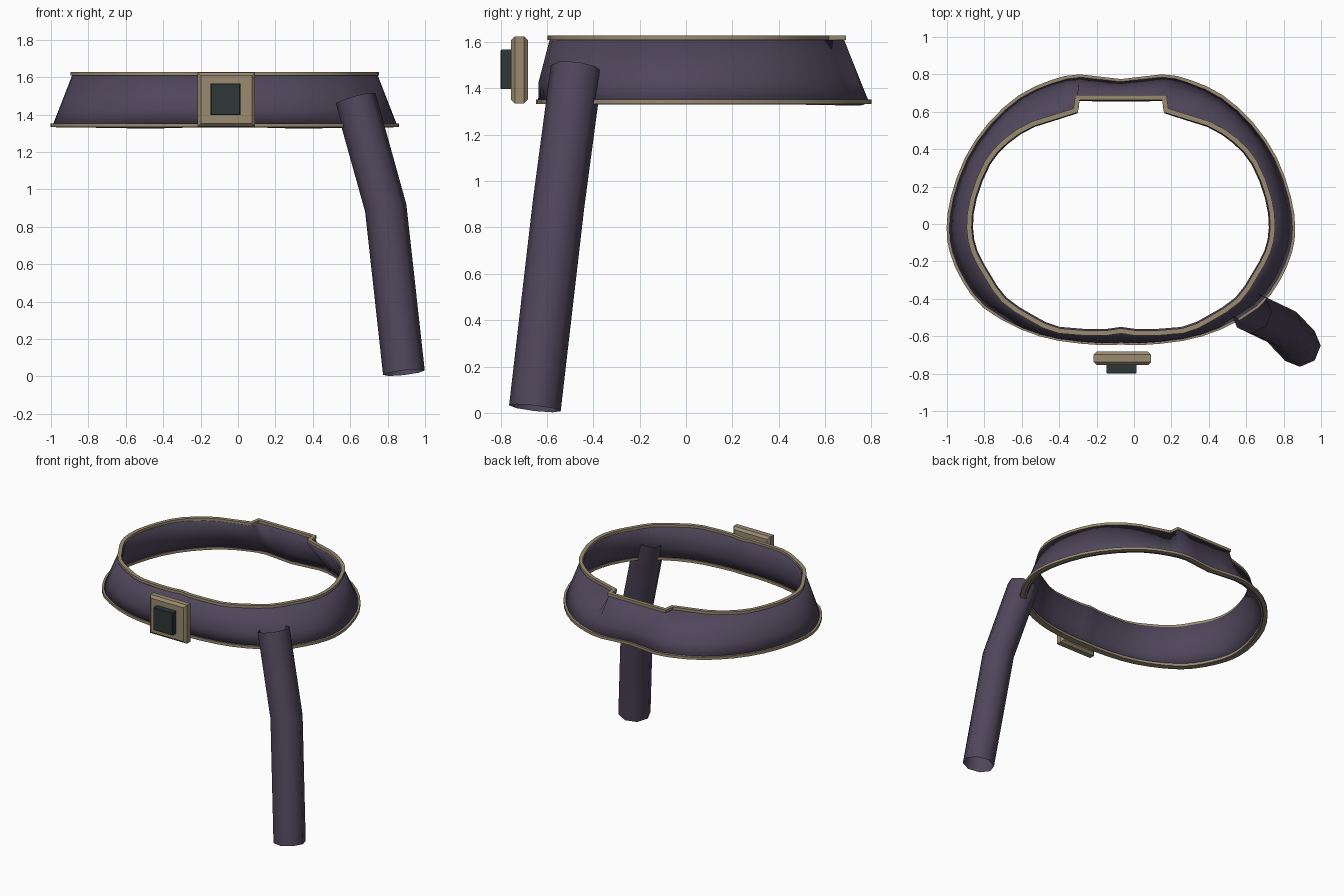
import bpy, bmesh, math
from mathutils import Vector

if "Cube" in bpy.data.objects:
    bpy.data.objects.remove(bpy.data.objects["Cube"])


def material(name, rgb):
    m = bpy.data.materials.new(name)
    m.diffuse_color = (*rgb, 1)
    m.use_nodes = True
    m.node_tree.nodes["Principled BSDF"].inputs["Base Color"].default_value = m.diffuse_color
    return m


PURPLE = material("dusky purple leather", (0.078, 0.062, 0.104))
TAN = material("tan trim", (0.32, 0.258, 0.165))
DARK = material("dark green stone", (0.027, 0.039, 0.039))
CX = -0.07  # the belt's mirror line


def loft(name, rings, mat, close_rings=False, caps=False, angle=40):
    """Skin a row of closed rings, listed so that normals face outward."""
    bm = bmesh.new()
    vs = [[bm.verts.new(p) for p in r] for r in rings]
    n = len(rings[0])
    rows = len(vs) if close_rings else len(vs) - 1
    for i in range(rows):
        a, b = vs[i], vs[(i + 1) % len(vs)]
        for j in range(n):
            k = (j + 1) % n
            bm.faces.new((a[j], a[k], b[k], b[j]))
    if caps:
        bm.faces.new(vs[0][::-1])
        bm.faces.new(vs[-1])
    if caps or close_rings:
        bmesh.ops.recalc_face_normals(bm, faces=bm.faces)
    me = bpy.data.meshes.new(name)
    bm.to_mesh(me)
    bm.free()
    me.materials.append(mat)
    ob = bpy.data.objects.new(name, me)
    bpy.context.collection.objects.link(ob)
    bpy.ops.object.select_all(action='DESELECT')
    ob.select_set(True)
    bpy.context.view_layer.objects.active = ob
    bpy.ops.object.shade_smooth_by_angle(angle=math.radians(angle))
    return ob


def outline(half, straight_from):
    """Round a half outline (front centre -> right -> back centre), then mirror it."""
    p = [Vector(q) for q in half]
    fine = []
    for i in range(len(p) - 1):
        b, c = p[i], p[i + 1]
        fine.append(b)
        if 0 < i < straight_from:
            fine.append((9 * (b + c) - p[i - 1] - p[i + 2]) / 16)
        else:
            fine.append((b + c) / 2)
    fine.append(p[-1])
    fine += [Vector((-q.x, q.y)) for q in fine[-2:0:-1]]
    return [Vector((q.x + CX, q.y)) for q in fine]


def at_height(loop, z):
    return [(p.x, p.y, z) for p in loop]


# belt outlines; the upper one steps outward at the back
top = outline([(0, -.575), (.08, -.587), (.33, -.575), (.48, -.51), (.63, -.41),
               (.72, -.28), (.79, -.15), (.815, -.02), (.795, .14), (.72, .33),
               (.615, .45), (.47, .54), (.245, .61), (.235, .68), (0, .68)], 11)
bottom = outline([(0, -.635), (.1, -.638), (.33, -.615), (.53, -.555), (.73, -.44),
                  (.84, -.30), (.905, -.15), (.922, -.02), (.90, .14), (.825, .35),
                  (.70, .535), (.54, .68), (.37, .76), (.22, .79), (0, .765)], 13)
middle = [b.lerp(t, 0.05 if b.y < -.54 else 0.33) for b, t in zip(bottom, top)]

# belt band with an inward thickness
band = loft("belt_band", [at_height(bottom, 1.34), at_height(middle, 1.43),
                          at_height(top, 1.615)], PURPLE)
solid = band.modifiers.new("thickness", 'SOLIDIFY')
solid.thickness = 0.026
solid.offset = -1


# flat trim binding along both belt edges
def trim(name, loop, z, inward, r=0.01):
    n = len(loop)
    offs = []
    for i in range(n):
        d1 = (loop[i] - loop[i - 1]).normalized()
        d2 = (loop[(i + 1) % n] - loop[i]).normalized()
        d = (d1 + d2).normalized()
        offs.append(Vector((d.y, -d.x)) / max(0.7, d.dot(d1)))
    rings = [at_height([p + o * s for p, o in zip(loop, offs)], z + h * r)
             for s, h in ((r, -1), (r, 1), (-inward, 1), (-inward, -1))]
    loft(name, rings, TAN, close_rings=True, angle=30)


trim("upper_trim", top, 1.618, 0.017)
trim("lower_trim", bottom, 1.343, 0.036)


# buckle plate and stone: square blocks with chamfered edges
def block(name, cx, cz, hx, hz, y0, y1, chamfer, mat):
    def ring(inset, y):
        a, b = hx - inset, hz - inset
        return [(cx - a, y, cz - b), (cx + a, y, cz - b),
                (cx + a, y, cz + b), (cx - a, y, cz + b)]
    c = chamfer
    loft(name, [ring(c, y0), ring(0, y0 + c), ring(0, y1 - c), ring(c, y1)],
         mat, caps=True, angle=20)


block("buckle_plate", -0.062, 1.48, 0.154, 0.145, -0.755, -0.682, 0.017, TAN)
block("buckle_stone", -0.067, 1.482, 0.08, 0.085, -0.80, -0.745, 0.004, DARK)

# bent eight-sided hanging sheath, open at both ends
path = [Vector(p) for p in ((.887, -.652, .02), (.79, -.55, .9), (.627, -.472, 1.485))]
dirs = [path[1] - path[0], path[2] - path[0], path[2] - path[1]]
rings = []
for p, d in zip(path, dirs):
    d = d.normalized()
    u = (Vector((1, 0, 0)) - d * d.x).normalized()
    v = d.cross(u)
    rings.append([p + 0.112 * (u * math.cos(a) + v * math.sin(a))
                  for a in (math.pi / 4 * k for k in range(8))])
loft("hanging_sheath", rings, PURPLE, angle=65)
